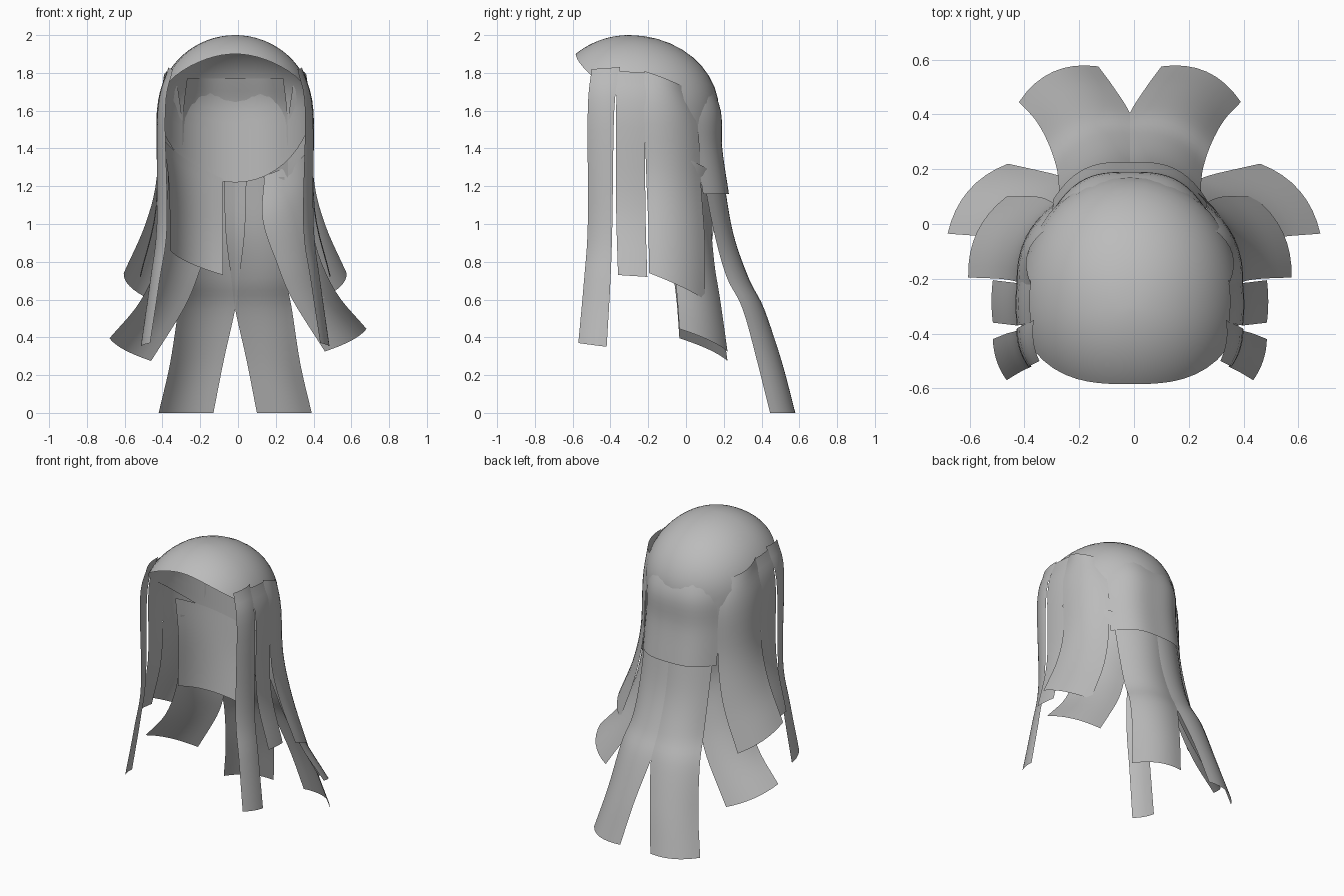
import bpy
import bmesh
import math
from mathutils import Vector

cube = bpy.data.objects.get("Cube")
if cube:
    bpy.data.objects.remove(cube)

hair = bpy.data.materials.new("hair_grey")
hair.use_nodes = True
GREY = (0.5, 0.5, 0.5, 1)
hair.diffuse_color = GREY
hair.node_tree.nodes["Principled BSDF"].inputs["Base Color"].default_value = GREY

CENTRE = -0.015                       # the mirror plane of the hair
AXIS = Vector((CENTRE, -0.3, 0))      # vertical axis through the crown


def grid_object(name, rows, closed=False):
    """Smooth sheet through rows of points, with its normals facing outward."""
    bm = bmesh.new()
    verts = [[bm.verts.new(p) for p in row] for row in rows]
    n = len(rows[0])
    for r0, r1 in zip(verts, verts[1:]):
        for i in range(n if closed else n - 1):
            j = (i + 1) % n
            bm.faces.new((r0[i], r0[j], r1[j], r1[i]))
    bmesh.ops.remove_doubles(bm, verts=bm.verts[:], dist=0.0005)
    bm.normal_update()
    facing = 0
    for f in bm.faces:
        out = f.calc_center_median() - AXIS
        out.z = 0
        facing += f.normal.dot(out) * f.calc_area()
    if facing < 0:
        bmesh.ops.reverse_faces(bm, faces=bm.faces[:])
    mesh = bpy.data.meshes.new(name)
    bm.to_mesh(mesh)
    bm.free()
    mesh.materials.append(hair)
    mesh.shade_smooth()
    ob = bpy.data.objects.new(name, mesh)
    bpy.context.collection.objects.link(ob)


def spline(points, steps=5):
    """Smooth curve through the points."""
    p = [Vector(q) for q in points]
    p = [2 * p[0] - p[1]] + p + [2 * p[-1] - p[-2]]
    curve = []
    for a, b, c, d in zip(p, p[1:], p[2:], p[3:]):
        for k in range(steps):
            t = k / steps
            curve.append(b + (c - a) * t / 2 + (2 * a - 5 * b + 4 * c - d) * t * t / 2
                         + (3 * b - a - 3 * c + d) * t ** 3 / 2)
    return curve + [p[-2]]


def lock(name, edge_a, edge_b, bulge, side=1, shift=(0, 0, 0), across=8, power=2):
    """Lock of hair between two edges, bowed outward by bulge."""
    rows = []
    for a, b in zip(spline(edge_a), spline(edge_b)):
        a, b = (Vector((CENTRE + side * v.x, v.y, v.z)) + Vector(shift) for v in (a, b))
        chord = b - a
        out = Vector((chord.y, -chord.x, 0)).normalized()
        if out.dot((a + b) / 2 - AXIS) < 0:
            out = -out
        rows.append([a + chord * (i / across)
                     + out * bulge * (1 - abs(2 * i / across - 1) ** power)
                     for i in range(across + 1)])
    grid_object(name, rows)


def rounded(value):
    """Sine or cosine reshaped for a slightly square ellipse."""
    return math.copysign(abs(value) ** 0.96, value)


# Cap: a dome that runs into a straight wall, its hem dropping towards the back
SEG, RINGS = 48, 16
rows = []
for k in range(RINGS + 1):
    row = []
    for s in range(SEG):
        t = 2 * math.pi * s / SEG
        hem = 1.56 - 0.34 * math.cos(t) + 0.07 * math.sin(t) ** 2
        if hem > 1.6:
            reach = math.acos((hem - 1.6) / 0.4)
        else:
            reach = math.pi / 2 + (1.6 - hem) / 0.4
        a = reach * k / RINGS
        r = math.sin(min(a, math.pi / 2))
        z = 1.6 + (0.4 * math.cos(a) if a < math.pi / 2 else -0.4 * (a - math.pi / 2))
        depth = 0.475 if math.cos(t) > 0 else 0.43
        row.append((CENTRE + 0.41 * r * rounded(math.sin(t)),
                    -0.3 + depth * r * rounded(math.cos(t)), z))
    rows.append(row)
grid_object("cap", rows, closed=True)

# Back flap wrapped around the back of the cap
flap = [(0.255, -0.02, 1.77), (0.275, 0.047, 1.6), (0.28, 0.055, 1.4), (0.28, 0.09, 1.16)]
lock("back_flap", [(-x, y, z) for x, y, z in flap], flap, 0.137, across=24, power=3.2)

# Locks that come in left and right pairs
for side, label in ((1, "left"), (-1, "right")):
    lock(label + "_front_lock",
         [(0.33, -0.5, 1.82), (0.37, -0.52, 1.6), (0.36, -0.52, 1.0),
          (0.4, -0.54, 0.7), (0.45, -0.57, 0.37)],
         [(0.35, -0.35, 1.83), (0.41, -0.38, 1.6), (0.415, -0.39, 1.0),
          (0.45, -0.4, 0.7), (0.5, -0.42, 0.35)], 0.012, side)

    temple = [(0.36, -0.36, 1.81), (0.41, -0.37, 1.6), (0.415, -0.37, 1.1), (0.5, -0.36, 0.73)]
    lock(label + "_temple_lock", temple,
         [(x, y + 0.155, z - 0.01) for x, y, z in temple], 0.005, side)

    lock(label + "_side_panel",
         [(0.36, -0.22, 1.81), (0.41, -0.22, 1.6), (0.415, -0.21, 1.25),
          (0.475, -0.2, 1.0), (0.59, -0.195, 0.74)],
         [(0.305, -0.02, 1.73), (0.28, 0.06, 1.52), (0.285, 0.08, 1.2),
          (0.34, 0.1, 0.9), (0.45, 0.1, 0.6)], 0.042, side)

    lock(label + "_flared_lock",
         [(0.37, -0.1, 1.36), (0.375, -0.1, 1.15), (0.41, -0.08, 0.87),
          (0.515, -0.05, 0.62), (0.68, -0.035, 0.42)],
         [(0.14, 0.165, 1.23), (0.13, 0.135, 1.0), (0.205, 0.15, 0.77),
          (0.285, 0.18, 0.58), (0.46, 0.22, 0.3)], 0.045, side,
         (0.015, 0, 0.025 * side))

    lock(label + "_back_lock",
         [(-0.06, 0.185, 1.25), (-0.05, 0.235, 0.95), (-0.02, 0.325, 0.71),
          (0, 0.405, 0.55), (0.06, 0.5, 0.28), (0.115, 0.575, 0)],
         [(0.26, 0.09, 1.25), (0.26, 0.15, 0.95), (0.27, 0.215, 0.72),
          (0.3, 0.3, 0.55), (0.345, 0.38, 0.26), (0.405, 0.445, 0)], 0.05, side)

# Single inner panel on the right
lock("right_inner_panel",
     [(0.38, -0.12, 1.45), (0.35, -0.13, 1.2), (0.345, -0.14, 0.86)],
     [(0.065, 0.17, 1.24), (0.065, 0.15, 1.0), (0.065, 0.11, 0.73)], 0.06, -1)
